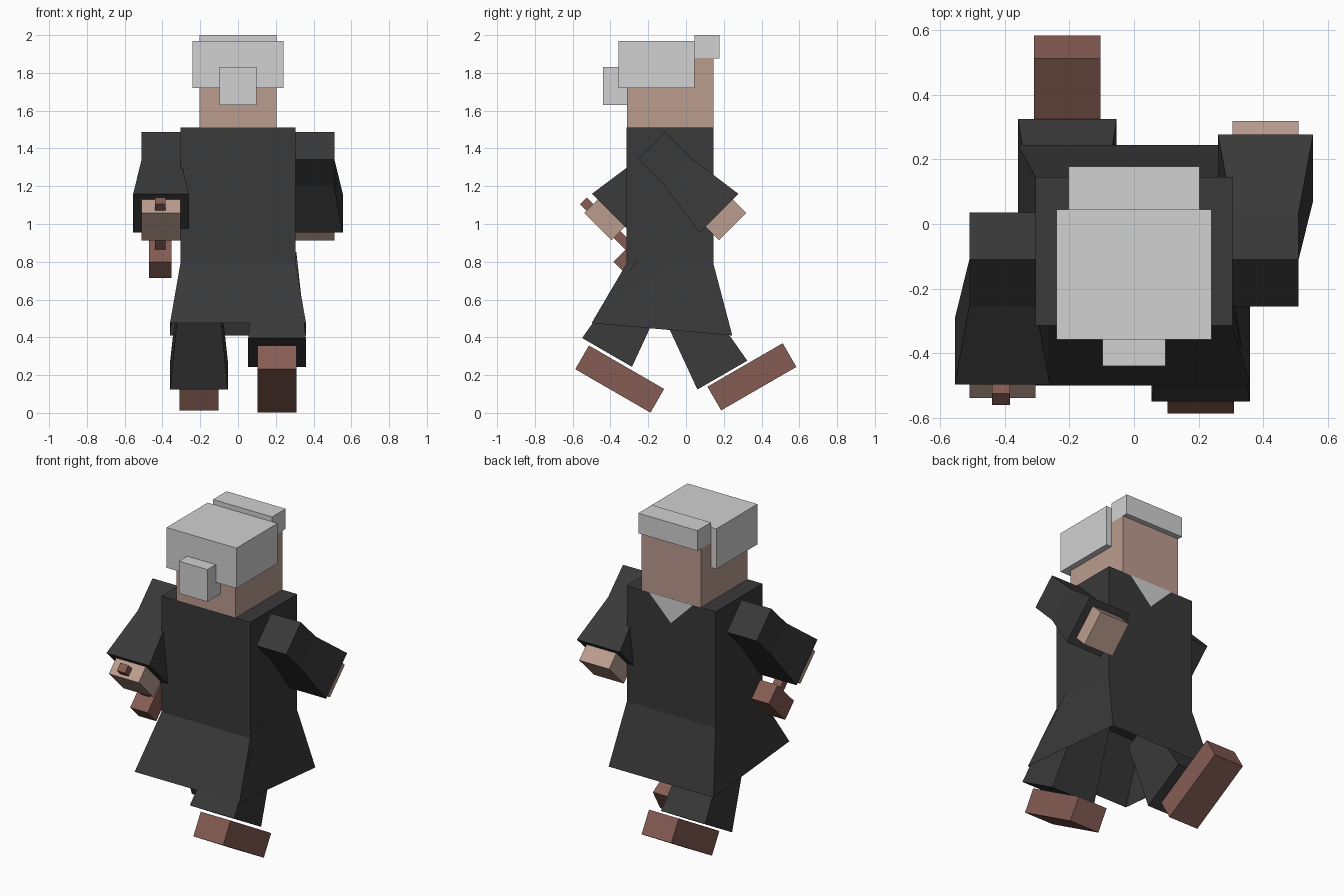
import bpy, math
from mathutils import Vector

if "Cube" in bpy.data.objects:
    bpy.data.objects.remove(bpy.data.objects["Cube"])


def material(name, rgb):
    m = bpy.data.materials.new(name)
    m.diffuse_color = (*rgb, 1)
    m.use_nodes = True
    m.node_tree.nodes["Principled BSDF"].inputs["Base Color"].default_value = m.diffuse_color
    return m


CLOTH = material("charcoal cloth", (0.041, 0.041, 0.041))
SKIN = material("skin", (0.50, 0.335, 0.275))
HAIR = material("pale grey", (0.64, 0.64, 0.64))
BROWN = material("brown leather", (0.235, 0.108, 0.088))


def mesh(name, verts, faces, mat):
    me = bpy.data.meshes.new(name)
    me.from_pydata(verts, [], faces)
    me.materials.append(mat)
    ob = bpy.data.objects.new(name, me)
    bpy.context.collection.objects.link(ob)
    return ob


def loft(name, rings, mat, start=True, end=True):
    """Skin four-cornered rings together, capping the chosen ends."""
    verts = [v for r in rings for v in r]
    faces = [(4 * k + i, 4 * k + (i + 1) % 4, 4 * k + 4 + (i + 1) % 4, 4 * k + 4 + i)
             for k in range(len(rings) - 1) for i in range(4)]
    if start:
        faces.append((3, 2, 1, 0))
    if end:
        n = len(verts)
        faces.append((n - 4, n - 3, n - 2, n - 1))
    return mesh(name, verts, faces, mat)


def rect(hx, y0, y1, z0, z1=None):
    z1 = z0 if z1 is None else z1
    return [(-hx, y0, z0), (hx, y0, z0), (hx, y1, z1), (-hx, y1, z1)]


def box(name, hx, y0, y1, z0, z1, mat):
    return loft(name, [rect(hx, y0, y1, z0), rect(hx, y0, y1, z1)], mat)


def limb(name, x, y, z, axis, sections, mat):
    """Tilted block: sections are (distance along axis, half x, half depth)."""
    a = Vector((0, *axis)).normalized()
    p = a.cross(Vector((1, 0, 0)))
    rings = []
    for t, hx, hd in sections:
        c = Vector((x, y, z)) + a * t
        rings.append([c + Vector((sx * hx, 0, 0)) + p * (sd * hd)
                      for sx, sd in ((-1, -1), (1, -1), (1, 1), (-1, 1))])
    ob = loft(name, rings, mat)
    # consistent outward normals
    import bmesh
    bm = bmesh.new()
    bm.from_mesh(ob.data)
    bmesh.ops.recalc_face_normals(bm, faces=bm.faces)
    bm.to_mesh(ob.data)
    bm.free()
    return ob


# Coat: solid torso and open flared skirt with a sloping hem
box("torso", 0.305, -0.315, 0.145, 0.79, 1.51, CLOTH)
loft("coat_skirt", [rect(0.36, -0.50, 0.245, 0.475, 0.41),
                    rect(0.305, -0.315, 0.145, 0.79)], CLOTH, False, False)

# Collar plate on the +y side
mesh("collar", [(-0.15, 0.148, 1.51), (0.15, 0.148, 1.51), (0, 0.148, 1.36)],
     [(0, 1, 2)], HAIR)

# Head and hair
box("head", 0.203, -0.313, 0.145, 1.51, 1.88, SKIN)
box("hair_cap", 0.24, -0.358, 0.045, 1.72, 1.97, HAIR)
box("hair_fringe", 0.203, 0.045, 0.178, 1.875, 2.0, HAIR)
box("hair_tail", 0.098, -0.44, -0.313, 1.63, 1.83, HAIR)

# Arms swing in opposite directions about the shoulder
H = 0.1025
for side, label in ((1, "right"), (-1, "left")):
    x, y, ax = 0.4075 * side, -0.11 - 0.0725 * side, (side, -1)
    limb(label + "_sleeve", x, y, 1.415, ax,
         [(0, H, H), (0.205, H, H), (0.506, 0.1475, 0.1450)], CLOTH)
    limb(label + "_hand", x, y, 1.415, ax, [(0.45, H, H), (0.607, H, H)], SKIN)

# Mallet held in the left hand
limb("mallet_handle", -0.412, -0.5425, 1.1225, (1, -1),
     [(0, 0.028, 0.025), (0.36, 0.028, 0.025)], BROWN)
limb("mallet_head", -0.412, -0.2625, 0.8375, (1, 1),
     [(-0.113, 0.06, 0.06), (0.113, 0.06, 0.06)], BROWN)

# Legs taper upward into the skirt, feet are tilted blocks
C, S = math.cos(math.radians(30)), math.sin(math.radians(30))
for label, side, ly, lz, fy, fz in (("right", 1, -0.418, 0.32, -0.351, 0.179),
                                    ("left", -1, 0.1925, 0.20, 0.349, 0.191)):
    limb(label + "_leg", 0.2065 * side, ly, lz, (S * side, C),
         [(0, 0.1525, 0.1525), (0.555, H, H)], CLOTH)
    limb(label + "_foot", 0.2065 * side, fy, fz, (C, -S * side),
         [(-0.23, H, 0.0725), (0.23, H, 0.0725)], BROWN)
